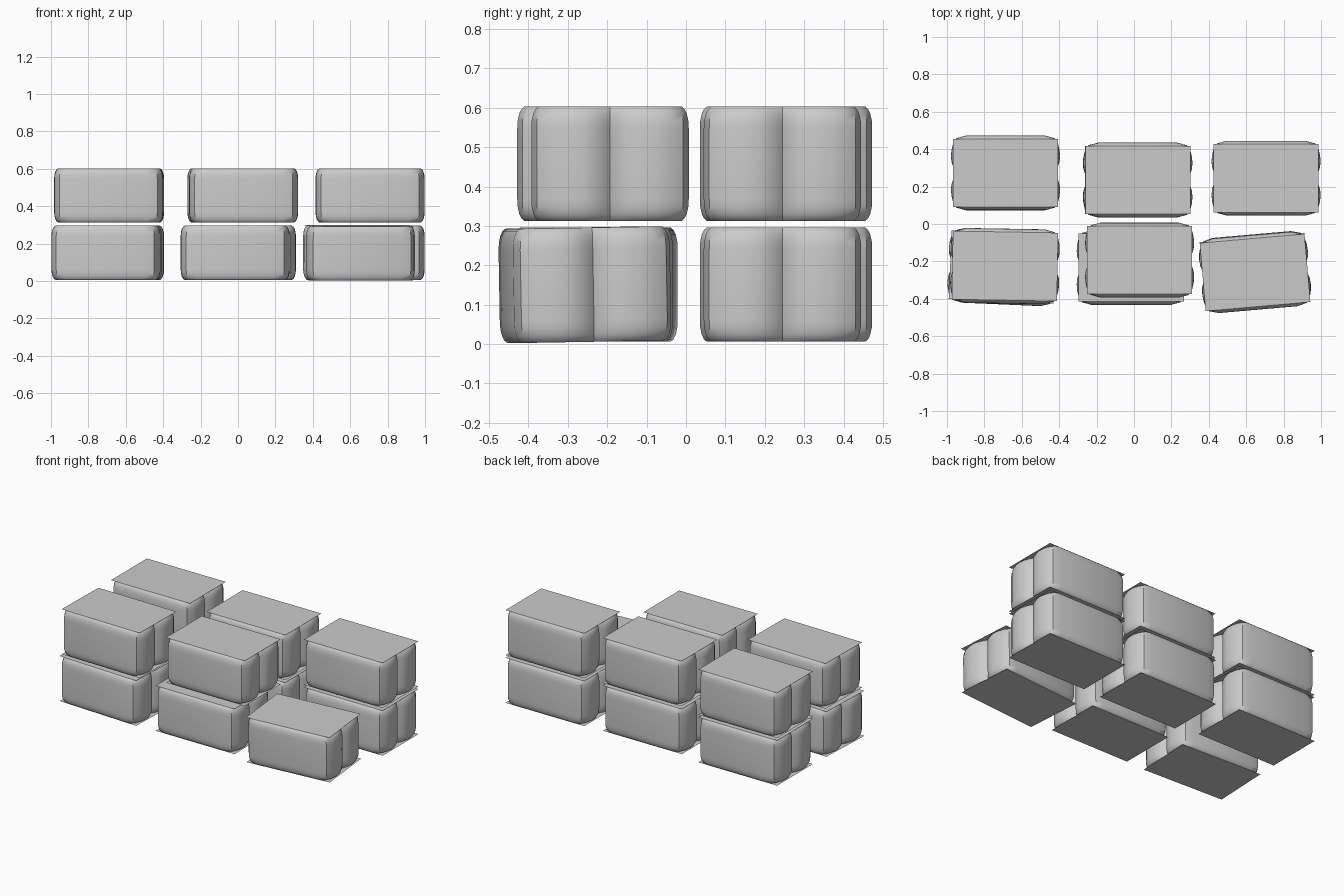
import bpy, bmesh
from math import radians

old = bpy.data.objects.get("Cube")
if old:
    bpy.data.objects.remove(old, do_unlink=True)

mat = bpy.data.materials.new("plain_grey")
mat.use_nodes = True
grey = (0.6, 0.6, 0.6, 1)
mat.diffuse_color = grey
mat.node_tree.nodes["Principled BSDF"].inputs["Base Color"].default_value = grey

# Quarter outline from side panel round the end lobe to the groove:
# widest section, and the drawn-in section at top and bottom
MID = [(.21, .2), (.262, .186), (.281, .155), (.289, .122), (.2915, .09),
       (.289, .06), (.277, .025), (.25, 0)]
END = [(.21, .182), (.238, .174), (.256, .148), (.266, .12), (.27, .09),
       (.266, .06), (.256, .032), (.238, 0)]
HALF = .145
# (height, how far the section is drawn in)
RINGS = [(HALF, 1), (.139, .6), (.127, .28), (.11, .07), (.09, 0)]


def outline(t):
    q = [(a[0] + (b[0] - a[0]) * t, a[1] + (b[1] - a[1]) * t) for a, b in zip(MID, END)]
    half = q + [(x, -y) for x, y in reversed(q[:-1])]
    return half + [(-x, -y) for x, y in half]


def bale_mesh():
    bm = bmesh.new()
    # Wrapped sides
    levels = [(-z, t) for z, t in RINGS] + [(z, t) for z, t in reversed(RINGS)]
    rings = [[bm.verts.new((x, y, z)) for x, y in outline(t)] for z, t in levels]
    for low, high in zip(rings, rings[1:]):
        for i in range(len(low)):
            j = (i + 1) % len(low)
            bm.faces.new((low[j], low[i], high[i], high[j]))
    # Flat overhanging sheets on top and bottom
    for s in (1, -1):
        corners = [(-1, -1), (1, -1), (1, 1), (-1, 1)][::s]
        bm.faces.new([bm.verts.new((.281 * x, .1825 * y, s * HALF)) for x, y in corners])
    me = bpy.data.meshes.new("bale")
    bm.to_mesh(me)
    bm.free()
    me.materials.append(mat)
    return me


bale = bale_mesh()
LOW, HIGH = .151, .458

# name, x, y, z, turn, tilt
STACK = [
    ("back_right_lower", -.687, .273, LOW, 0, 0),
    ("back_middle_lower", .018, .235, LOW, 0, 0),
    ("back_left_lower", .706, .245, LOW, 0, 0),
    ("front_right_lower", -.702, -.23, LOW, -2.5, 0),
    ("front_middle_lower", -.015, -.233, LOW, 0, 0),
    ("front_left_lower", .647, -.257, LOW, 5, 1),
    ("back_right_upper", -.687, .273, HIGH, 0, 0),
    ("back_middle_upper", .021, .235, HIGH, 0, 0),
    ("back_left_upper", .706, .245, HIGH, 0, 0),
    ("front_right_upper", -.69, -.225, HIGH, -1, 0),
    ("front_middle_upper", .03, -.193, HIGH, 0, 0),
]
bpy.ops.object.select_all(action="DESELECT")
for name, x, y, z, turn, tilt in STACK:
    ob = bpy.data.objects.new(name + "_bale", bale)
    ob.location = (x, y, z)
    ob.rotation_euler = (radians(tilt), 0, radians(turn))
    bpy.context.collection.objects.link(ob)

# Smooth lobes, sharp grooves and sheet edges
bpy.context.view_layer.objects.active = ob
ob.select_set(True)
bpy.ops.object.shade_smooth_by_angle(angle=radians(40))
